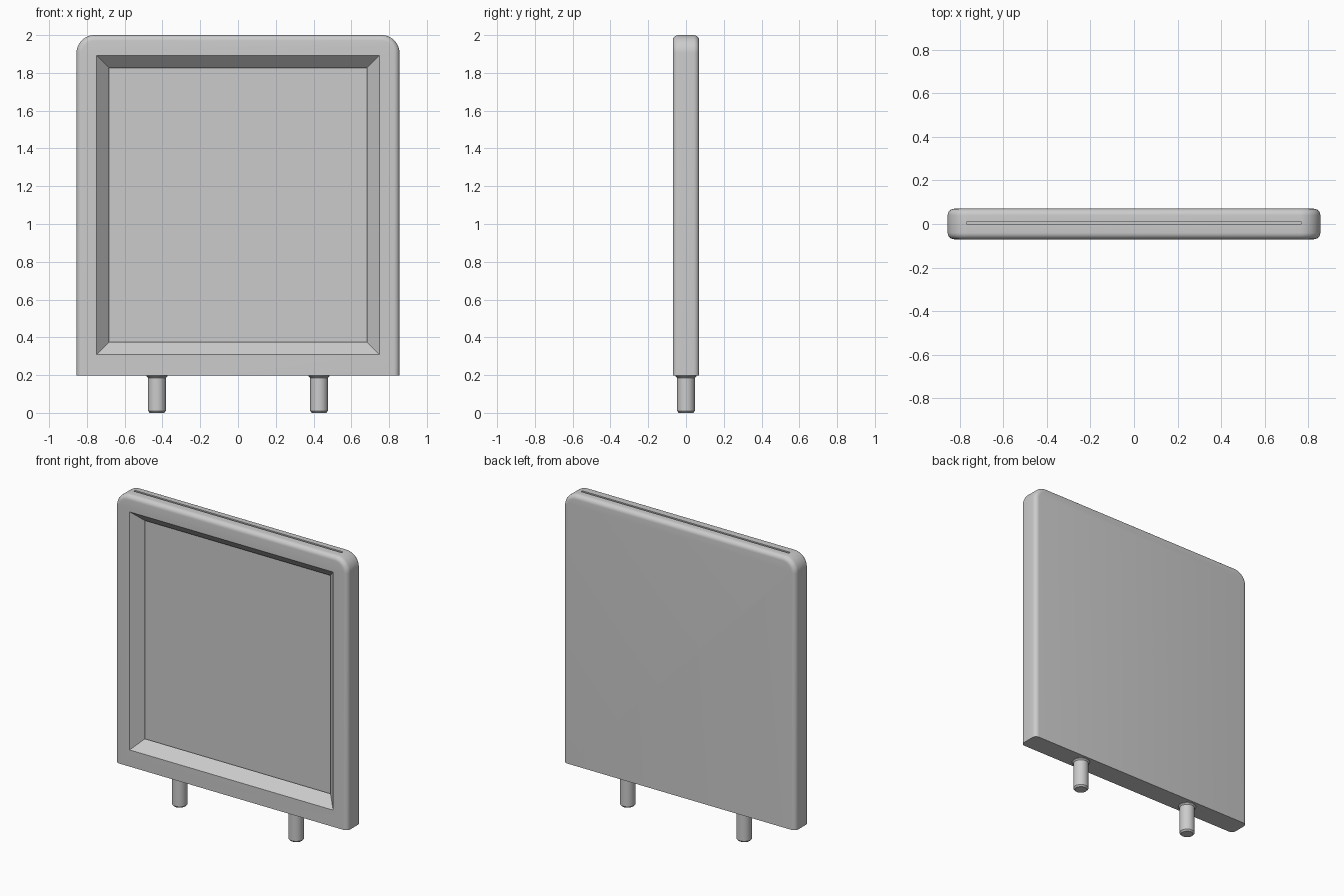
import bpy, bmesh, math
from mathutils import Matrix

if "Cube" in bpy.data.objects:
    bpy.data.objects.remove(bpy.data.objects["Cube"])

grey = bpy.data.materials.new("plain grey")
grey.diffuse_color = (0.6, 0.6, 0.6, 1)
grey.use_nodes = True
grey.node_tree.nodes["Principled BSDF"].inputs["Base Color"].default_value = grey.diffuse_color

W, D, Z0, Z1 = 0.855, 0.07, 0.197, 2.0   # half width, half depth, bottom, top
CORNER, FILLET = 0.095, 0.03
SLOT_FRONT, SLOT_BACK = -0.003, 0.011


def make(name, bm):
    bmesh.ops.recalc_face_normals(bm, faces=bm.faces[:])
    me = bpy.data.meshes.new(name)
    bm.to_mesh(me)
    bm.free()
    me.materials.append(grey)
    ob = bpy.data.objects.new(name, me)
    bpy.context.collection.objects.link(ob)
    return ob


def activate(ob):
    bpy.ops.object.select_all(action='DESELECT')
    ob.select_set(True)
    bpy.context.view_layer.objects.active = ob


def loft(name, rings):
    """Closed solid through rings of equal point count."""
    bm = bmesh.new()
    vs = [[bm.verts.new(p) for p in r] for r in rings]
    n = len(vs[0])
    bm.faces.new(vs[0])
    bm.faces.new(vs[-1])
    for a, b in zip(vs, vs[1:]):
        for i in range(n):
            j = (i + 1) % n
            bm.faces.new((a[i], a[j], b[j], b[i]))
    return make(name, bm)


def rect(hx, z0, z1, y):
    return [(-hx, y, z0), (hx, y, z0), (hx, y, z1), (-hx, y, z1)]


# Panel: square bottom, round top corners, every outer rim edge but the bottom filleted
def outline(inset, y):
    pts = [(-W + inset, y, Z0), (W - inset, y, Z0)]
    r = CORNER - inset
    for sx, start in ((1, 0), (-1, 90)):
        for k in range(13):
            a = math.radians(start + 90 * k / 12)
            pts.append((sx * (W - CORNER) + r * math.cos(a), y, Z1 - CORNER + r * math.sin(a)))
    return pts


steps = [math.pi / 2 * k / 6 for k in range(7)]
half = [(FILLET * (1 - math.sin(a)), -D + FILLET * (1 - math.cos(a))) for a in steps]
rings = half + [(i, -y) for i, y in reversed(half)]
panel = loft("frame_panel", [outline(i, y) for i, y in rings])

# Sloped window recess and the thin slot open at the top
def window_ring(y):
    s = (SLOT_FRONT - y) * 0.985
    return rect(0.683 + s, 0.374 - s, 1.826 + s, y)


cutters = [loft("window_cutter", [window_ring(-D - 0.02), window_ring(SLOT_FRONT + 0.004)]),
           loft("slot_cutter", [rect(0.765, 0.295, Z1 + 0.05, SLOT_FRONT),
                                rect(0.765, 0.295, Z1 + 0.05, SLOT_BACK)])]
activate(panel)
for c in cutters:
    mod = panel.modifiers.new(c.name, 'BOOLEAN')
    mod.operation, mod.solver, mod.object = 'DIFFERENCE', 'EXACT', c
    bpy.ops.object.modifier_apply(modifier=mod.name)
for c in cutters:
    bpy.data.objects.remove(c)
bpy.ops.object.shade_smooth_by_angle(angle=math.radians(30))

# Mounting pins: chamfered tip, small flared collar against the panel
profile = [(0.038, 0), (0.047, 0.01), (0.047, 0.186), (0.055, 0.194), (0.055, Z0 + 0.003)]
for side, x in (("left", -0.429), ("right", 0.429)):
    pin = loft(side + "_pin", [[(x + r * math.cos(t), r * math.sin(t), z)
                                for t in (2 * math.pi * k / 32 for k in range(32))]
                               for r, z in profile])
    activate(pin)
    bpy.ops.object.shade_smooth_by_angle(angle=math.radians(30))
